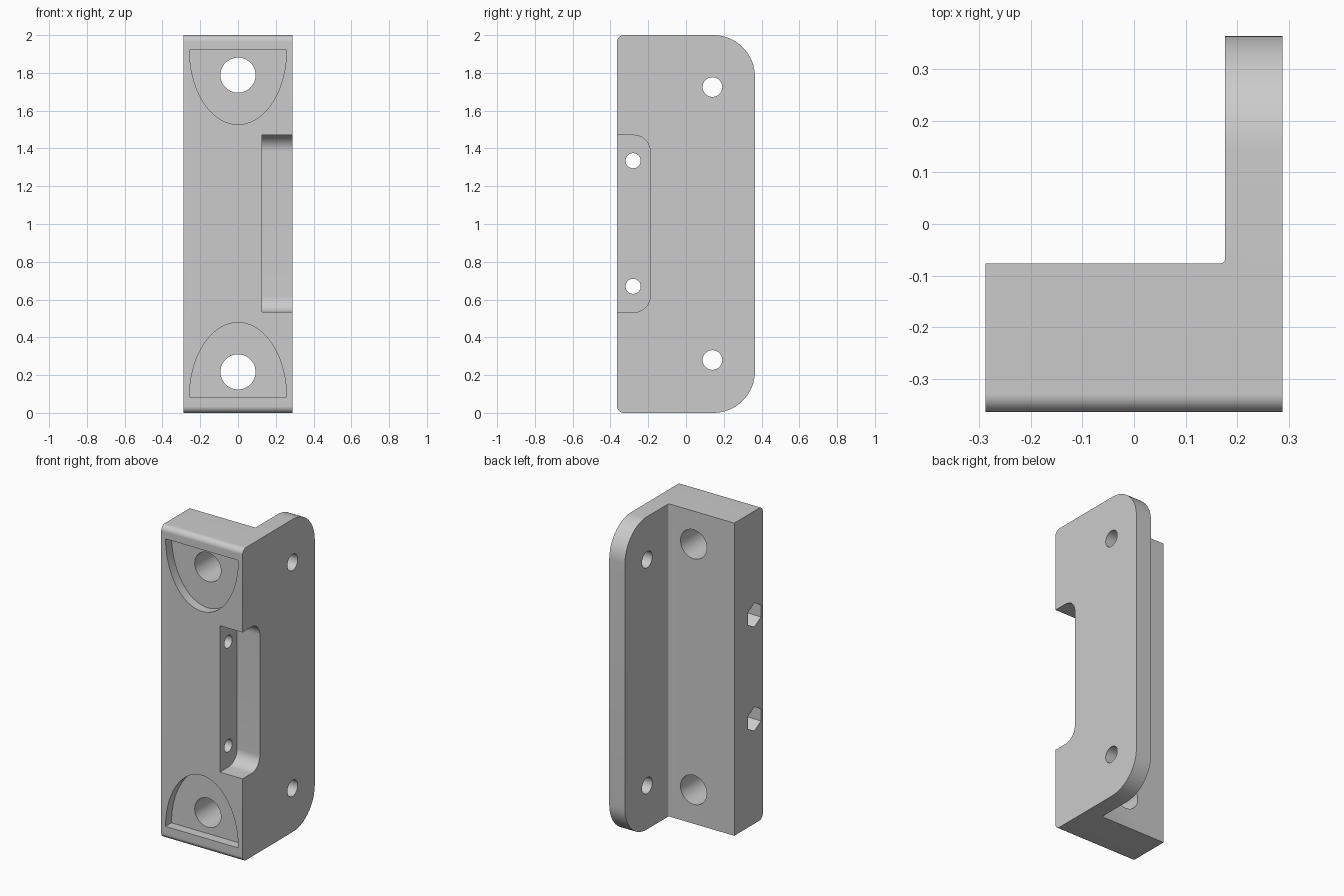
import bpy, bmesh
from math import sin, cos, pi, radians
from mathutils import Vector

cube = bpy.data.objects.get("Cube")
if cube:
    bpy.data.objects.remove(cube, do_unlink=True)

grey = bpy.data.materials.new("plain_grey")
grey.use_nodes = True
colour = (0.6, 0.6, 0.6, 1)
grey.diffuse_color = colour
grey.node_tree.nodes["Principled BSDF"].inputs["Base Color"].default_value = colour

W, D, H = 0.288, 0.365, 2.0      # half width, half depth, height
BACK, PLATE = -0.077, 0.177      # back of the block, inner side of the flange


def rounded(corners, steps=16):
    """Outline from (u, v, radius) right-angled corners."""
    pts = []
    for i, (u, v, r) in enumerate(corners):
        p = Vector((u, v))
        if r == 0:
            pts.append(p)
            continue
        a = (Vector(corners[i - 1][:2]) - p).normalized() * r
        b = (Vector(corners[(i + 1) % len(corners)][:2]) - p).normalized() * r
        for k in range(steps + 1):
            t = k / steps * pi / 2
            pts.append(p + a * (1 - sin(t)) + b * (1 - cos(t)))
    return pts


def ring(u, v, r, n=48, start=0.0):
    return [(u + r * cos(start + 2 * pi * k / n), v + r * sin(start + 2 * pi * k / n))
            for k in range(n)]


def prism(name, outline, axis, lo, hi):
    """Extrude an outline along an axis; u, v are the other two axes in order."""
    bm = bmesh.new()

    def place(p, w):
        c = list(p)
        c.insert("xyz".index(axis), w)
        return bm.verts.new(c)

    face = bm.faces.new([place(p, lo) for p in outline])
    ext = bmesh.ops.extrude_face_region(bm, geom=[face])
    move = Vector([hi - lo if a == axis else 0 for a in "xyz"])
    bmesh.ops.translate(bm, vec=move, verts=[e for e in ext["geom"] if isinstance(e, bmesh.types.BMVert)])
    bmesh.ops.recalc_face_normals(bm, faces=bm.faces)
    mesh = bpy.data.meshes.new(name)
    bm.to_mesh(mesh)
    bm.free()
    mesh.materials.append(grey)
    obj = bpy.data.objects.new(name, mesh)
    bpy.context.collection.objects.link(obj)
    return obj


# Bracket blank with rounded side outline
bracket = prism("angle_bracket", rounded([(-D, 0, 0.035), (D, 0, 0.22), (D, H, 0.22), (-D, H, 0.035)]),
                "x", -W, W)

# Space behind the block, leaving the flange with a small inner fillet
cutters = [prism("back_cutter", rounded([(-1, BACK, 0), (PLATE, BACK, 0.01), (PLATE, 1, 0), (-1, 1, 0)], 6),
                 "z", -0.5, H + 0.5)]

# Side notch with rounded inner corners
cutters.append(prism("notch_cutter", rounded([(-1, 0.533, 0), (-0.19, 0.533, 0.085),
                                              (-0.19, 1.47, 0.085), (-1, 1.47, 0)]), "x", 0.127, 1))

# Half-oval recesses and mounting holes, mirrored top and bottom
for flip in (False, True):
    side = "upper" if flip else "lower"

    def z(v):
        return H + 0.005 - v if flip else v

    arch = [(0.257 * cos(pi * k / 48), z(0.083 + 0.395 * sin(pi * k / 48))) for k in range(49)]
    cutters += [
        prism(side + "_recess_cutter", arch, "y", -1, -D + 0.06),
        prism(side + "_mount_hole_cutter", ring(0, z(0.217), 0.093), "y", -1, 0.2),
        prism(side + "_flange_hole_cutter", ring(0.14, z(0.28), 0.052), "x", 0, 1),
        prism(side + "_screw_hole_cutter", ring(-0.28, z(0.67), 0.04), "x", -1, 1),
        prism(side + "_nut_pocket_cutter", ring(-0.28, z(0.67), 0.077, 6, pi / 2), "x", -1, -W + 0.2),
    ]

# Carve the blank
for cutter in cutters:
    cutter.hide_render = True
    cutter.hide_set(True)
    mod = bracket.modifiers.new(cutter.name, "BOOLEAN")
    mod.operation = "DIFFERENCE"
    mod.solver = "EXACT"
    mod.object = cutter

bpy.ops.object.select_all(action="DESELECT")
bpy.context.view_layer.objects.active = bracket
bracket.select_set(True)
for mod in list(bracket.modifiers):
    bpy.ops.object.modifier_apply(modifier=mod.name)
for cutter in cutters:
    bpy.data.objects.remove(cutter, do_unlink=True)
bpy.ops.object.shade_smooth_by_angle(angle=radians(30))
